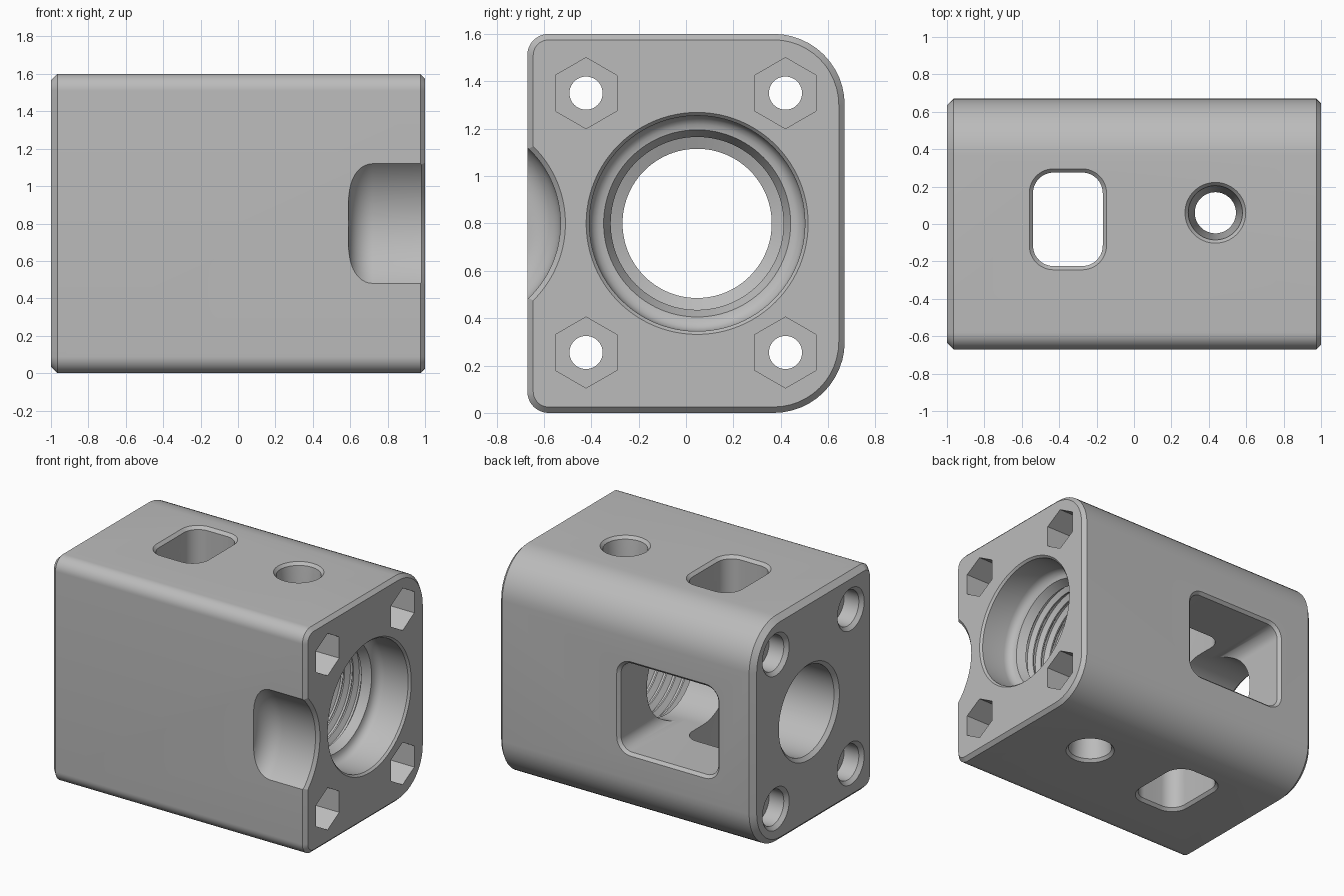
import bpy, bmesh
from math import sin, cos, pi, radians

cube = bpy.data.objects.get("Cube")
if cube:
    bpy.data.objects.remove(cube, do_unlink=True)

grey = bpy.data.materials.new("plain grey")
grey.use_nodes = True
colour = (0.5, 0.5, 0.5, 1)
grey.diffuse_color = colour
grey.node_tree.nodes["Principled BSDF"].inputs["Base Color"].default_value = colour

PLACE = {"x": lambda t, u, v: (t, u, v),
         "y": lambda t, u, v: (u, t, v),
         "z": lambda t, u, v: (u, v, t)}


def loft(name, axis, rings):
    """Closed solid through matching outlines placed along an axis."""
    bm = bmesh.new()
    loops = [[bm.verts.new(PLACE[axis](t, u, v)) for u, v in pts] for t, pts in rings]
    for a, b in zip(loops, loops[1:]):
        for i in range(len(a)):
            j = (i + 1) % len(a)
            bm.faces.new((a[i], a[j], b[j], b[i]))
    bm.faces.new(loops[0])
    bm.faces.new(loops[-1])
    bmesh.ops.recalc_face_normals(bm, faces=bm.faces)
    mesh = bpy.data.meshes.new(name)
    bm.to_mesh(mesh)
    bm.free()
    mesh.materials.append(grey)
    obj = bpy.data.objects.new(name, mesh)
    bpy.context.collection.objects.link(obj)
    return obj


def rounded(u0, u1, v0, v1, r_low, r_high, grow=0.0, seg=12):
    """Rounded rectangle; r_low and r_high are the radii on the low-u and high-u side."""
    pts = []
    for k, (u, v, r) in enumerate([(u1, v1, r_high), (u0, v1, r_low),
                                   (u0, v0, r_low), (u1, v0, r_high)]):
        su, sv = (1 if u == u1 else -1), (1 if v == v1 else -1)
        for i in range(seg + 1):
            a = (k + i / seg) * pi / 2
            pts.append((u - su * r + (r + grow) * cos(a), v - sv * r + (r + grow) * sin(a)))
    return pts


def circle(u, v, r, n=64, turn=0.0):
    return [(u + r * cos(turn + 2 * pi * i / n), v + r * sin(turn + 2 * pi * i / n))
            for i in range(n)]


def turned(name, axis, u, v, profile, n=64):
    return loft(name, axis, [(t, circle(u, v, r, n)) for t, r in profile])


# Block with chamfered ends and larger rounding along the back
def body_outline(grow):
    return rounded(-0.67, 0.67, 0, 1.6, 0.09, 0.3, grow)


housing = loft("housing", "x", [(-1, body_outline(-0.035)), (-0.965, body_outline(0)),
                                (0.975, body_outline(0)), (1, body_outline(-0.025))])
cutters = []

# Main bore: wide mouth, cove, thread grooves, smooth tail
bore = [(1.02, 0.487), (0.985, 0.455), (0.8, 0.455)]
bore += [(0.8 - 0.06 * sin(a), 0.395 + 0.06 * cos(a)) for a in (radians(d) for d in (22, 45, 68, 90))]
x = 0.68
while x > 0.18:
    bore += [(x, 0.365), (x - 0.025, 0.4), (x - 0.04, 0.4), (x - 0.06, 0.365)]
    x -= 0.07
bore += [(0.14, 0.365), (0.12, 0.315), (-0.975, 0.315), (-1.02, 0.36)]
cutters.append(turned("bore_cutter", "x", 0.047, 0.8, bore, 96))

# Four bolt holes with hex nut pockets and round counterbores
for y in (-0.422, 0.42):
    for z in (0.255, 1.35):
        cutters.append(turned("bolt_cutter", "x", y, z, [
            (-1.02, 0.17), (-0.975, 0.125), (-0.86, 0.125), (-0.86, 0.07), (1.1, 0.07)], 40))
        cutters.append(loft("nut_cutter", "x", [
            (t, circle(y, z, 0.15, 6, pi / 2)) for t in (0.75, 1.1)]))

# Slot and screw hole, open at top and bottom
def slot_outline(grow):
    return rounded(-0.54, -0.167, -0.225, 0.275, 0.11, 0.11, grow)


ends = [(-0.02, 0.04), (0.02, 0), (1.58, 0), (1.62, 0.04)]
cutters.append(loft("slot_cutter", "z", [(t, slot_outline(g)) for t, g in ends]))
cutters.append(turned("screw_cutter", "z", 0.435, 0.06, [
    (-0.02, 0.18), (0.02, 0.145), (0.35, 0.11), (1.25, 0.11), (1.58, 0.145), (1.62, 0.18)]))

# Back window down to the bore
def window_outline(grow):
    return rounded(-0.71, 0.055, 0.485, 1.115, 0.09, 0.09, grow)


cutters.append(loft("window_cutter", "y", [
    (0.047, window_outline(0)), (0.65, window_outline(0)), (0.7, window_outline(0.05))]))

# Scooped recess on the front, filleted at its inner end
scoop = [(1.02, 0.478), (0.98, 0.436)]
scoop += [(0.72 - 0.13 * sin(a), 0.306 + 0.13 * cos(a)) for a in (pi / 2 * i / 10 for i in range(11))]
cutters.append(turned("scoop_cutter", "x", -0.966, 0.8, scoop, 128))

# Cut everything out of the block
for cutter in cutters:
    mod = housing.modifiers.new(cutter.name, "BOOLEAN")
    mod.operation = "DIFFERENCE"
    mod.solver = "EXACT"
    mod.object = cutter
    cutter.hide_render = True
bpy.context.view_layer.update()
graph = bpy.context.evaluated_depsgraph_get()
result = bpy.data.meshes.new_from_object(housing.evaluated_get(graph))
housing.modifiers.clear()
housing.data = result
for cutter in cutters:
    bpy.data.objects.remove(cutter, do_unlink=True)

bpy.ops.object.select_all(action="DESELECT")
housing.select_set(True)
bpy.context.view_layer.objects.active = housing
bpy.ops.object.shade_smooth_by_angle(angle=radians(25))
